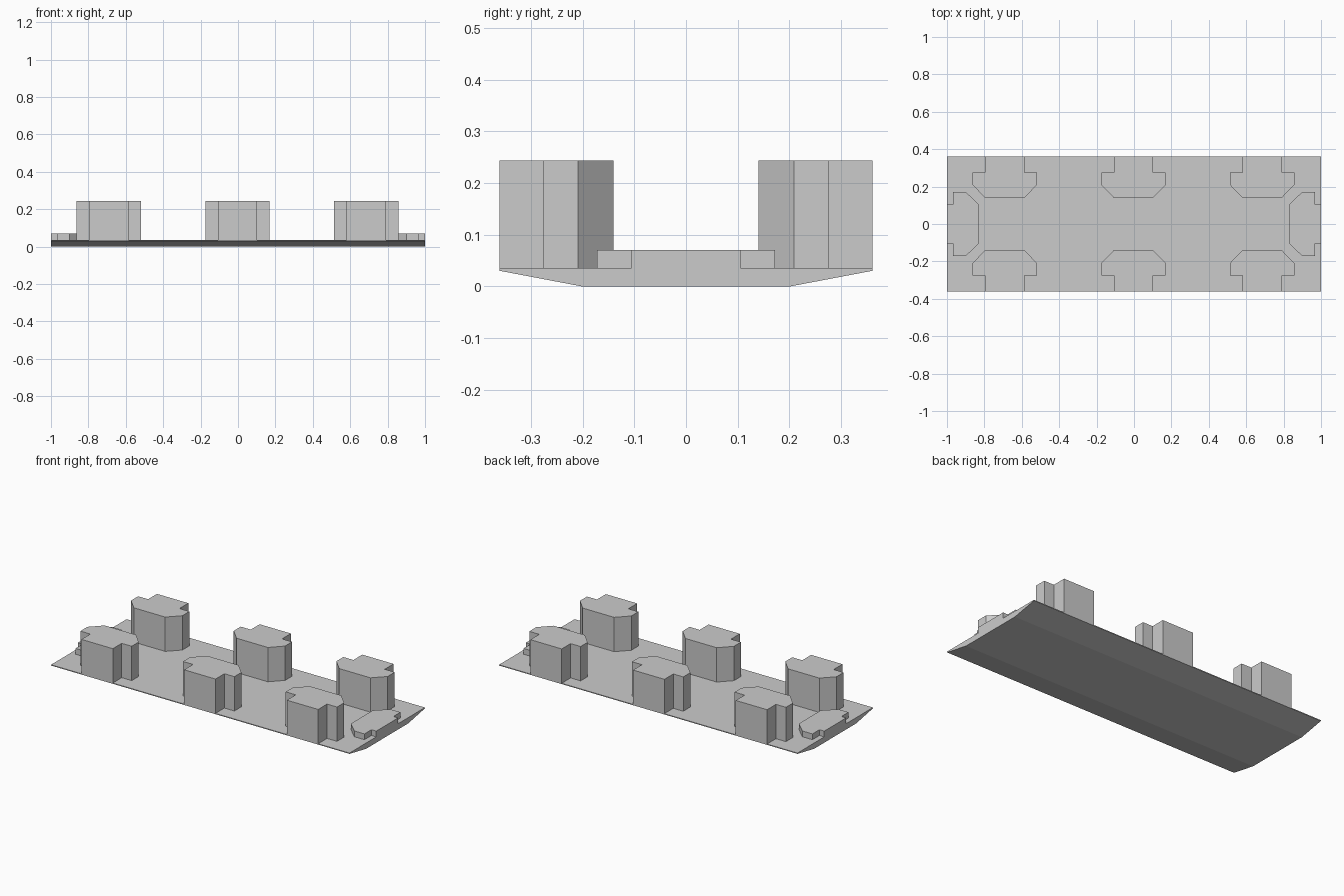
import bpy
import bmesh
from mathutils import Matrix

cube = bpy.data.objects.get("Cube")
if cube:
    bpy.data.objects.remove(cube, do_unlink=True)

grey = bpy.data.materials.new("plain grey")
grey.use_nodes = True
colour = (0.6, 0.6, 0.6, 1)
grey.diffuse_color = colour
grey.node_tree.nodes["Principled BSDF"].inputs["Base Color"].default_value = colour


def prism(name, outline, depth, matrix):
    """Extrude a flat outline along its local z, then place it."""
    bm = bmesh.new()
    face = bm.faces.new([bm.verts.new((a, b, 0)) for a, b in outline])
    top = bmesh.ops.extrude_face_region(bm, geom=[face])["geom"]
    verts = [v for v in top if isinstance(v, bmesh.types.BMVert)]
    bmesh.ops.translate(bm, verts=verts, vec=(0, 0, depth))
    bmesh.ops.transform(bm, matrix=matrix, verts=bm.verts)
    bmesh.ops.recalc_face_normals(bm, faces=bm.faces)
    mesh = bpy.data.meshes.new(name)
    bm.to_mesh(mesh)
    bm.free()
    mesh.materials.append(grey)
    obj = bpy.data.objects.new(name, mesh)
    bpy.context.collection.objects.link(obj)


def stepped_outline(stem, shoulder, tip):
    """Narrow stem, wide shoulders and a chamfered tip, pointing along +y."""
    half = [(0.105, 0), (0.105, stem), (0.172, stem), (0.172, shoulder), (0.105, tip)]
    return half + [(-x, y) for x, y in reversed(half)]


# base plate: shallow hull section swept along x
DECK = 0.035
section = [(0.361, DECK), (0.361, 0.03), (0.203, 0)]
section += [(-y, z) for y, z in reversed(section)]
along_x = Matrix(((0, 0, 1, -1), (1, 0, 0, 0), (0, 1, 0, 0), (0, 0, 0, 1)))
prism("base_plate", section, 2, along_x)

# tall blocks along both long edges
block = stepped_outline(0.085, 0.152, 0.221)
for side, y, turn in (("front", -0.361, 0), ("back", 0.361, 180)):
    for place, x in (("right", -0.691), ("middle", -0.003), ("left", 0.685)):
        spin = Matrix.Rotation(turn * 3.14159265 / 180, 4, "Z")
        prism(f"{side}_{place}_block", block, 0.208, Matrix.Translation((x, y, DECK)) @ spin)

# low blocks at both ends
low_block = stepped_outline(0.032, 0.1, 0.17)
for side, x, turn in (("right", -1, -90), ("left", 1, 90)):
    spin = Matrix.Rotation(turn * 3.14159265 / 180, 4, "Z")
    prism(f"{side}_end_block", low_block, 0.035, Matrix.Translation((x, 0, DECK)) @ spin)
